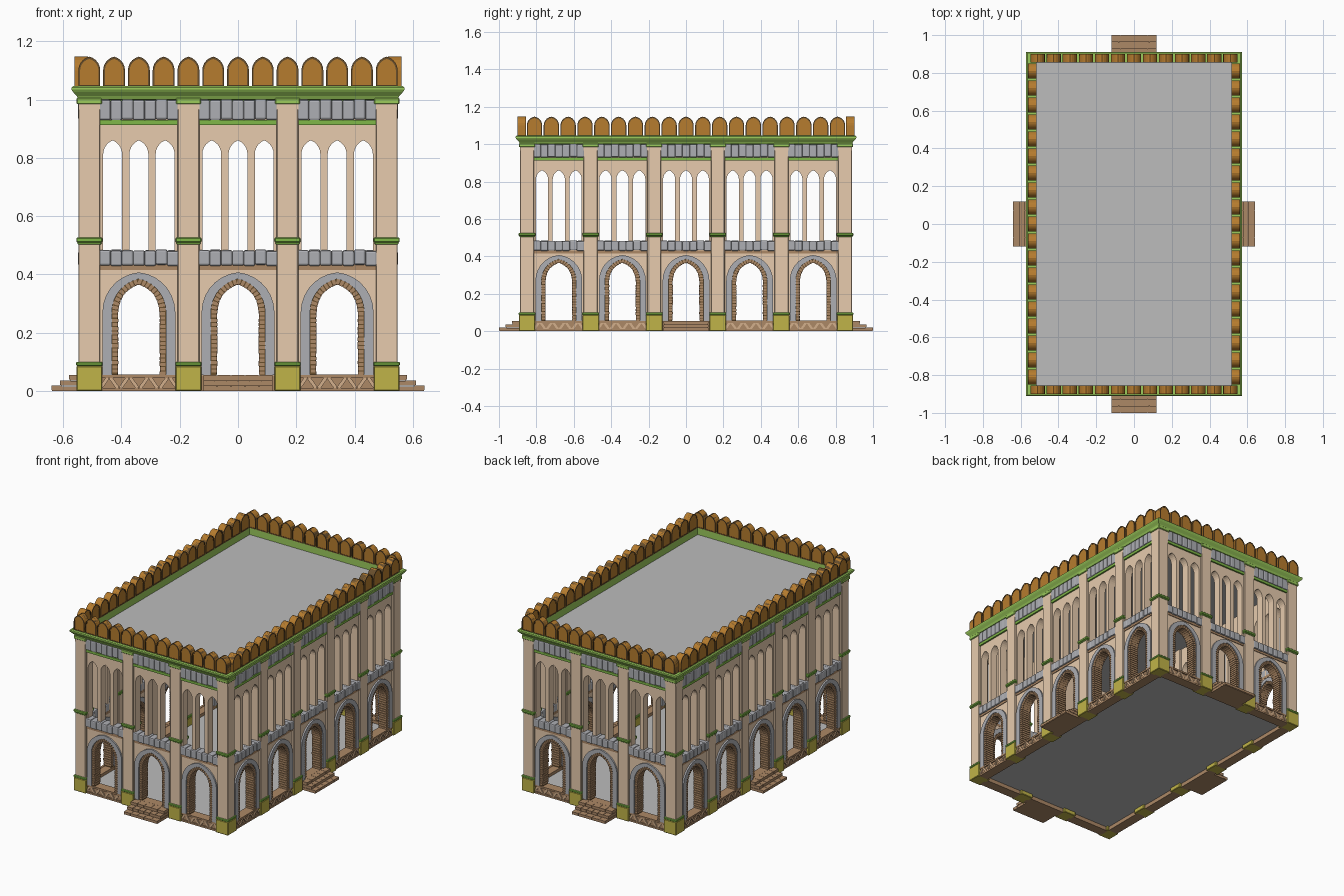
import bpy, bmesh, math, random
from mathutils import Matrix, Vector

if "Cube" in bpy.data.objects:
    bpy.data.objects.remove(bpy.data.objects["Cube"])

random.seed(4)
PI = math.pi


def material(name, r, g, b):
    m = bpy.data.materials.new(name)
    lin = [((c / 255 + 0.055) / 1.055) ** 2.4 for c in (r, g, b)]
    m.diffuse_color = (*lin, 1)
    m.use_nodes = True
    m.node_tree.nodes["Principled BSDF"].inputs["Base Color"].default_value = m.diffuse_color
    return m


TAN = material("tan plaster", 234, 206, 176)
GREEN = material("green trim", 156, 204, 92)
DARK_GREEN = material("bright green band", 128, 184, 72)
OLIVE = material("olive base", 192, 180, 72)
STONE = material("grey stone", 174, 175, 180)
DECK = material("deck grey", 188, 188, 188)
BRICK = material("brown brick", 172, 136, 102)
LIGHT = material("light brick", 212, 176, 140)
ORANGE = material("orange merlon", 182, 124, 46)
DARK = material("dark brown", 104, 78, 44)


def boxes(name, items, mat, bevel=0, seg=2):
    """Mesh of boxes (x0,x1,y0,y1,z0,z1[,tilt about y])."""
    bm = bmesh.new()
    for it in items:
        x0, x1, y0, y1, z0, z1 = it[:6]
        rot = Matrix.Rotation(it[6], 4, 'Y') if len(it) > 6 else Matrix()
        mid = Vector(((x0 + x1) / 2, (y0 + y1) / 2, (z0 + z1) / 2))
        size = Matrix.Diagonal((x1 - x0, y1 - y0, z1 - z0, 1))
        bmesh.ops.create_cube(bm, size=1, matrix=Matrix.Translation(mid) @ rot @ size)
    if bevel:
        bmesh.ops.bevel(bm, geom=bm.edges[:], offset=bevel, segments=seg, profile=0.5, affect='EDGES')
    me = bpy.data.meshes.new(name)
    bm.to_mesh(me)
    bm.free()
    me.materials.append(mat)
    return me


def shape(name, loops, depth, mat):
    """Upright plate from outlines in x,z; inner loops become holes."""
    cu = bpy.data.curves.new(name, 'CURVE')
    cu.dimensions, cu.fill_mode, cu.extrude = '2D', 'BOTH', depth / 2
    for pts in loops:
        sp = cu.splines.new('POLY')
        sp.points.add(len(pts) - 1)
        for p, (x, z) in zip(sp.points, pts):
            p.co = (x, z, 0, 1)
        sp.use_cyclic_u = True
    ob = bpy.data.objects.new(name, cu)
    bpy.context.collection.objects.link(ob)
    dg = bpy.context.evaluated_depsgraph_get()
    me = bpy.data.meshes.new_from_object(ob.evaluated_get(dg))
    bpy.data.objects.remove(ob)
    me.transform(Matrix.Rotation(PI / 2, 4, 'X'))
    for p in me.polygons:
        p.use_smooth = False
        p.material_index = 0
    me.materials.clear()
    me.materials.append(mat)
    return me


def arch(hw, z0, spring, top, n=7):
    """Pointed arch outline from lower right over the apex to lower left."""
    h = top - spring
    r = (hw * hw + h * h) / (2 * hw)
    end = math.atan2(h, r - hw)
    arc = [(hw - r + r * math.cos(end * i / n), spring + r * math.sin(end * i / n)) for i in range(n)]
    right = [(hw, z0)] + arc
    return right + [(0, top)] + [(-x, z) for x, z in reversed(right)]


def place(me, loc=(0, 0, 0), rot=0, scale=(1, 1, 1), bevel=0):
    ob = bpy.data.objects.new(me.name.split(".")[0], me)
    bpy.context.collection.objects.link(ob)
    ob.location, ob.rotation_euler, ob.scale = loc, (0, 0, rot), scale
    if bevel:
        mod = ob.modifiers.new("soft_edges", 'BEVEL')
        mod.width, mod.segments, mod.limit_method = bevel, 2, 'ANGLE'
    return ob


# --- one wall bay, local -y is outward ---
hole = arch(0.09, 0.05, 0.27, 0.382)
lancets = [[(x + dx, z) for x, z in arch(0.0325, 0.47, 0.812, 0.86, 5)] for dx in (-0.09, 0, 0.09)]
wall = shape("bay_wall", [[(-0.14, 0.03), (0.14, 0.03), (0.14, 0.97), (-0.14, 0.97)], hole] + lancets, 0.048, TAN)
inner = arch(0.093, 0.055, 0.27, 0.385)
ring = shape("arch_ring", [arch(0.125, 0.055, 0.27, 0.407) + inner[::-1]], 0.068, STONE)
opening = arch(0.074, 0.055, 0.27, 0.37)
lining = shape("arch_lining", [arch(0.096, 0.055, 0.27, 0.388) + opening[::-1]], 0.05, DARK)

# bricks following the arch opening
path = [Vector(p) for p in arch(0.081, 0.055, 0.27, 0.376, 10)]
bricks, carry, step = [], 0.007, 0.0145
for a, b in zip(path, path[1:]):
    d = b - a
    while carry < d.length:
        p = a + d * (carry / d.length)
        w = 0.009 + random.uniform(0, 0.0022)
        bricks.append((p.x - w, p.x + w, -0.03, 0.03, p.y - 0.0055, p.y + 0.0055, -math.atan2(d.y, d.x) + PI / 2))
        carry += step
    carry -= d.length
arch_bricks = boxes("arch_bricks", bricks, BRICK)


def stone_row(name, z0, z1, yin):
    row, w = [], 0.272 / 7
    for i in range(7):
        x = -0.136 + i * w
        j = random.uniform(-0.003, 0.003)
        row.append((x - 0.001, x + w + 0.001, -0.037 + j * 0.7, yin, z0 + j, z1 + j))
    return boxes(name, row, STONE, 0.007)


sill_stones = stone_row("sill_stones", 0.43, 0.483, 0.025)
frieze_stones = stone_row("frieze_stones", 0.93, 1.0, -0.006)
sill_strip = boxes("sill_strip", [(-0.136, 0.136, -0.028, 0.025, 0.416, 0.432)], BRICK)
frieze_strip = boxes("frieze_strip", [(-0.136, 0.136, -0.034, 0.022, 0.913, 0.929)], DARK_GREEN)

# base trim with zigzag
plinth = boxes("plinth", [(-0.14, 0.14, -0.026, 0.03, 0, 0.054)], BRICK)
rails = boxes("plinth_rails", [(-0.135, 0.135, -0.034, -0.02, 0, 0.011),
                               (-0.135, 0.135, -0.034, -0.02, 0.045, 0.056)], BRICK)
zig = [(-0.119 + i * 0.034 - 0.006, -0.119 + i * 0.034 + 0.006, -0.032, -0.024, 0.006, 0.05,
        0.62 * (-1) ** i) for i in range(8)]
zigzag = boxes("plinth_zigzag", zig, LIGHT)

# brick steps
core, treads = [], []
for k, out in enumerate((-0.15, -0.115, -0.08)):
    z0, z1 = k * 0.0185, (k + 1) * 0.0185
    core.append((-0.118, 0.118, out + 0.003, -0.01, z0, z1 - 0.002))
    n = 5 + k % 2
    for i in range(n):
        x = -0.12 + 0.24 * i / n
        treads.append((x + 0.001, x + 0.24 / n - 0.001, out, out + 0.04, z0 + 0.003, z1))
step_core = boxes("step_core", core, BRICK)
step_bricks = boxes("step_bricks", treads, BRICK)


# merlons with dark framed faces
def merlon_pair(hw):
    outline = arch(hw, 1.043, 1.1, 1.147, 5)
    inset = arch(hw - 0.006, 1.05, 1.1, 1.139, 5)
    return (shape("merlon", [outline], 0.042, ORANGE), shape("merlon_frame", [outline, inset], 0.046, DARK))


short_merlon, long_merlon = merlon_pair(0.0375), merlon_pair(0.041)
capital = boxes("capital", [(-0.043, 0.043, -0.044, -0.006, 0.984, 1.005)], GREEN, 0.003, 1)
pillar_head = boxes("pillar_head", [(-0.0375, 0.0375, -0.0375, -0.006, 0.965, 0.985)], TAN)

# --- four walls: bays, merlons, capitals, steps ---
for rot, count, dist, merlons, pitch in ((0, 3, 0.85, 13, 0.085), (PI, 3, 0.85, 13, 0.085),
                                         (PI / 2, 5, 0.51, 19, 0.09), (-PI / 2, 5, 0.51, 19, 0.09)):
    turn = Matrix.Rotation(rot, 4, 'Z')
    for i in range(count):
        x = (i - (count - 1) / 2) * 0.34
        at = turn @ Vector((x, -dist, 0))
        for me in (wall, lining, arch_bricks, sill_stones, frieze_stones, sill_strip, frieze_strip, plinth):
            place(me, at, rot)
        place(ring, at, rot, bevel=0.008)
        if i == count // 2:
            s = (1, 1 if count == 3 else 0.87, 1)
            place(step_core, at, rot, s)
            place(step_bricks, at, rot, s)
        else:
            for me in (rails, zigzag):
                place(me, at, rot)
    for i in range(count + 1):
        at = turn @ Vector(((i - count / 2) * 0.34, -dist, 0))
        place(capital, at, rot)
        place(pillar_head, at, rot)
    for i in range(merlons):
        at = turn @ Vector(((i - (merlons - 1) / 2) * pitch, -dist - 0.028, 0))
        for me in short_merlon if count == 3 else long_merlon:
            place(me, at, rot)


# --- pillars around the perimeter ---
def block(name, hw, z0, z1, mat, bevel):
    return boxes(name, [(-hw, hw, -hw, hw, z0, z1)], mat, bevel, 1)


pillar = [block("pillar_shaft", 0.0375, 0.05, 0.97, TAN, 0.003),
          block("pillar_base", 0.044, 0, 0.086, OLIVE, 0.003),
          block("base_band", 0.045, 0.086, 0.1, DARK_GREEN, 0.003),
          block("middle_band_lower", 0.041, 0.503, 0.511, DARK_GREEN, 0.002),
          block("middle_band", 0.0445, 0.51, 0.526, DARK_GREEN, 0.003)]
spots = [(x * 0.17, s * 0.85) for x in (-3, -1, 1, 3) for s in (-1, 1)]
spots += [(s * 0.51, y * 0.17) for y in (-3, -1, 1, 3) for s in (-1, 1)]
for x, y in spots:
    for me in pillar:
        place(me, (x, y, 0))

# --- cornice: profile swept around the rectangle ---
profile = [(0.005, 0.97), (0.008, 0.998), (0.037, 1.0), (0.043, 1.012), (0.056, 1.026),
           (0.061, 1.034), (0.061, 1.041), (0.055, 1.046), (0.005, 1.046)]
bm = bmesh.new()
rings = [[bm.verts.new((sx * (0.51 + o), sy * (0.85 + o), z))
          for sx, sy in ((-1, -1), (1, -1), (1, 1), (-1, 1))] for o, z in profile]
for a, b in zip(rings, rings[1:] + rings[:1]):
    for i in range(4):
        j = (i + 1) % 4
        bm.faces.new((a[i], a[j], b[j], b[i]))
bmesh.ops.recalc_face_normals(bm, faces=bm.faces[:])
cornice = bpy.data.meshes.new("cornice")
bm.to_mesh(cornice)
bm.free()
cornice.materials.append(GREEN)
place(cornice)

# --- roof deck and floor ---
place(boxes("roof_deck", [(-0.515, 0.515, -0.855, 0.855, 0.99, 1.0)], DECK))
place(boxes("floor", [(-0.5, 0.5, -0.84, 0.84, 0.025, 0.035)], DECK))
